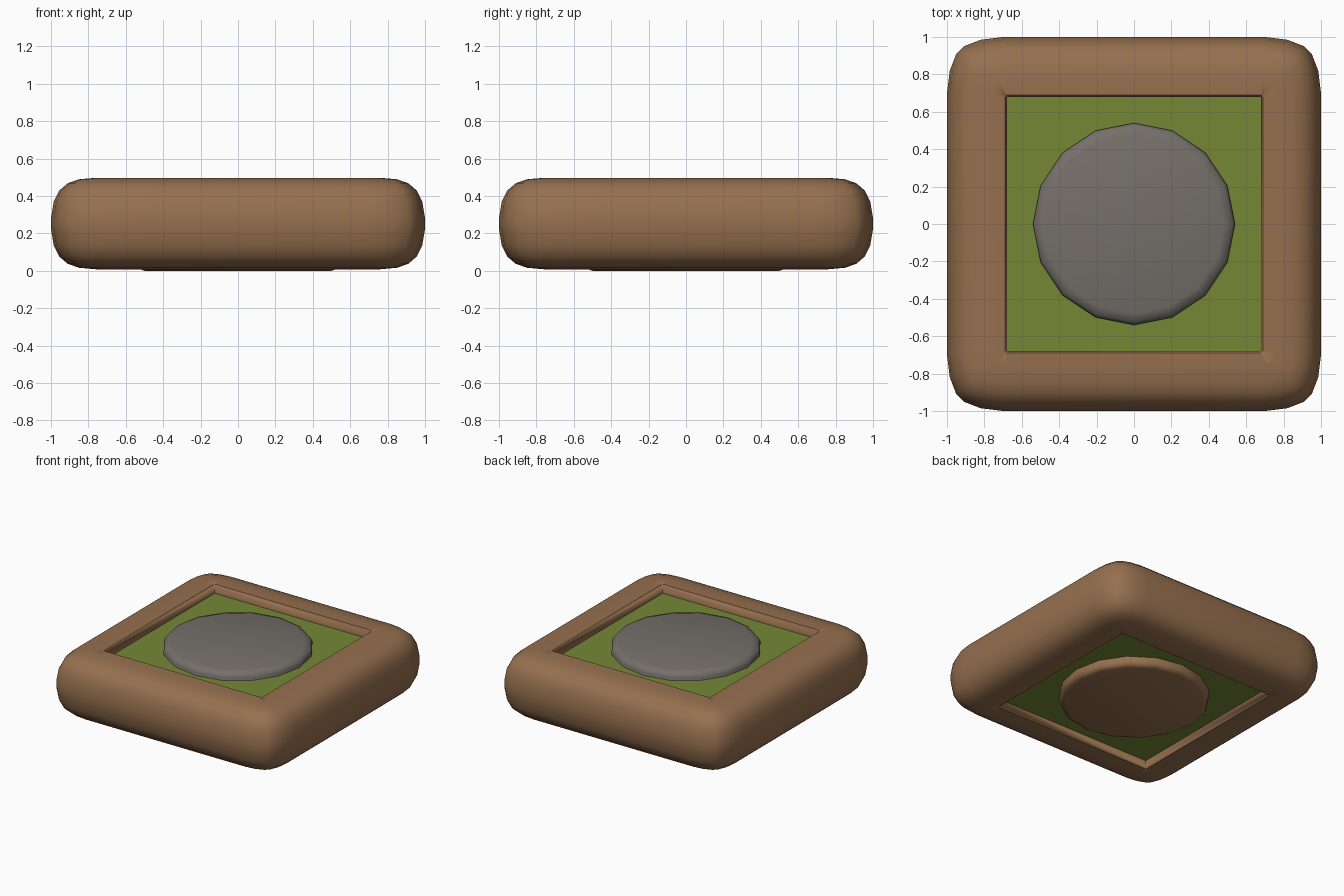
import bpy, bmesh, math

if "Cube" in bpy.data.objects:
    bpy.data.objects.remove(bpy.data.objects["Cube"])


def material(name, rgb):
    m = bpy.data.materials.new(name)
    m.diffuse_color = (*rgb, 1)
    m.use_nodes = True
    m.node_tree.nodes["Principled BSDF"].inputs["Base Color"].default_value = m.diffuse_color
    return m


brown = material("earth brown", (0.305, 0.162, 0.078))
green = material("moss green", (0.178, 0.250, 0.036))
gray = material("stone gray", (0.178, 0.160, 0.144))


def loft(name, rings, mat, closed=False, angle=40):
    """Skin a stack of equal-length rings; close it in a loop or cap the ends."""
    bm = bmesh.new()
    vr = [[bm.verts.new(p) for p in ring] for ring in rings]
    n = len(vr[0])
    for i in range(len(vr) if closed else len(vr) - 1):
        a, b = vr[i], vr[(i + 1) % len(vr)]
        for j in range(n):
            k = (j + 1) % n
            bm.faces.new((a[j], a[k], b[k], b[j]))
    if not closed:
        bm.faces.new(vr[0])
        bm.faces.new(vr[-1])
    bmesh.ops.remove_doubles(bm, verts=bm.verts, dist=0.0005)
    bmesh.ops.recalc_face_normals(bm, faces=bm.faces)
    me = bpy.data.meshes.new(name)
    bm.to_mesh(me)
    bm.free()
    ob = bpy.data.objects.new(name, me)
    bpy.context.collection.objects.link(ob)
    me.materials.append(mat)
    bpy.ops.object.select_all(action='DESELECT')
    ob.select_set(True)
    bpy.context.view_layer.objects.active = ob
    bpy.ops.object.shade_smooth_by_angle(angle=math.radians(angle))
    return ob


INNER = 0.68
CORNER = [(1, 0.7), (0.985, 0.82), (0.95, 0.91), (0.91, 0.95), (0.82, 0.985), (0.7, 1)]


def square_ring(h, z):
    """Square of half width h whose corners get rounder towards the outside."""
    t = (h - INNER) / (1 - INNER)
    pts = []
    for q in range(4):
        c, s = round(math.cos(q * math.pi / 2)), round(math.sin(q * math.pi / 2))
        for x, y in CORNER:
            x, y = INNER + t * (x - INNER), INNER + t * (y - INNER)
            pts.append((c * x - s * y, s * x + c * y, z))
    return pts


# Rounded frame: half profile mirrored about its middle height
MID = 0.2525
upper = [(0.68, 0.42), (0.68, 0.485), (0.69, 0.497), (0.76, 0.497), (0.85, 0.489),
         (0.91, 0.468), (0.955, 0.43), (0.985, 0.37), (1.0, 0.28)]
profile = upper + [(h, 2 * MID - z) for h, z in reversed(upper)]
loft("frame", [square_ring(h, z) for h, z in profile], brown, closed=True, angle=50)


# Mossy bed filling the frame, recessed on both sides
def plain_square(h, z):
    return [(-h, -h, z), (h, -h, z), (h, h, z), (-h, h, z)]


loft("moss_bed", [plain_square(0.69, 0.07), plain_square(0.69, 0.43)], green)


# Sixteen-sided discs with softened rims
def disc(name, prof, mat):
    rings = [[(r * math.cos(i * math.pi / 8), r * math.sin(i * math.pi / 8), z)
              for i in range(16)] for r, z in prof]
    loft(name, rings, mat, angle=50)


disc("top_stone", [(0.54, 0.3), (0.54, 0.455), (0.525, 0.48), (0.48, 0.495)], gray)
disc("bottom_disc", [(0.54, 0.2), (0.54, 0.035), (0.53, 0.01), (0.5, 0.0)], brown)
